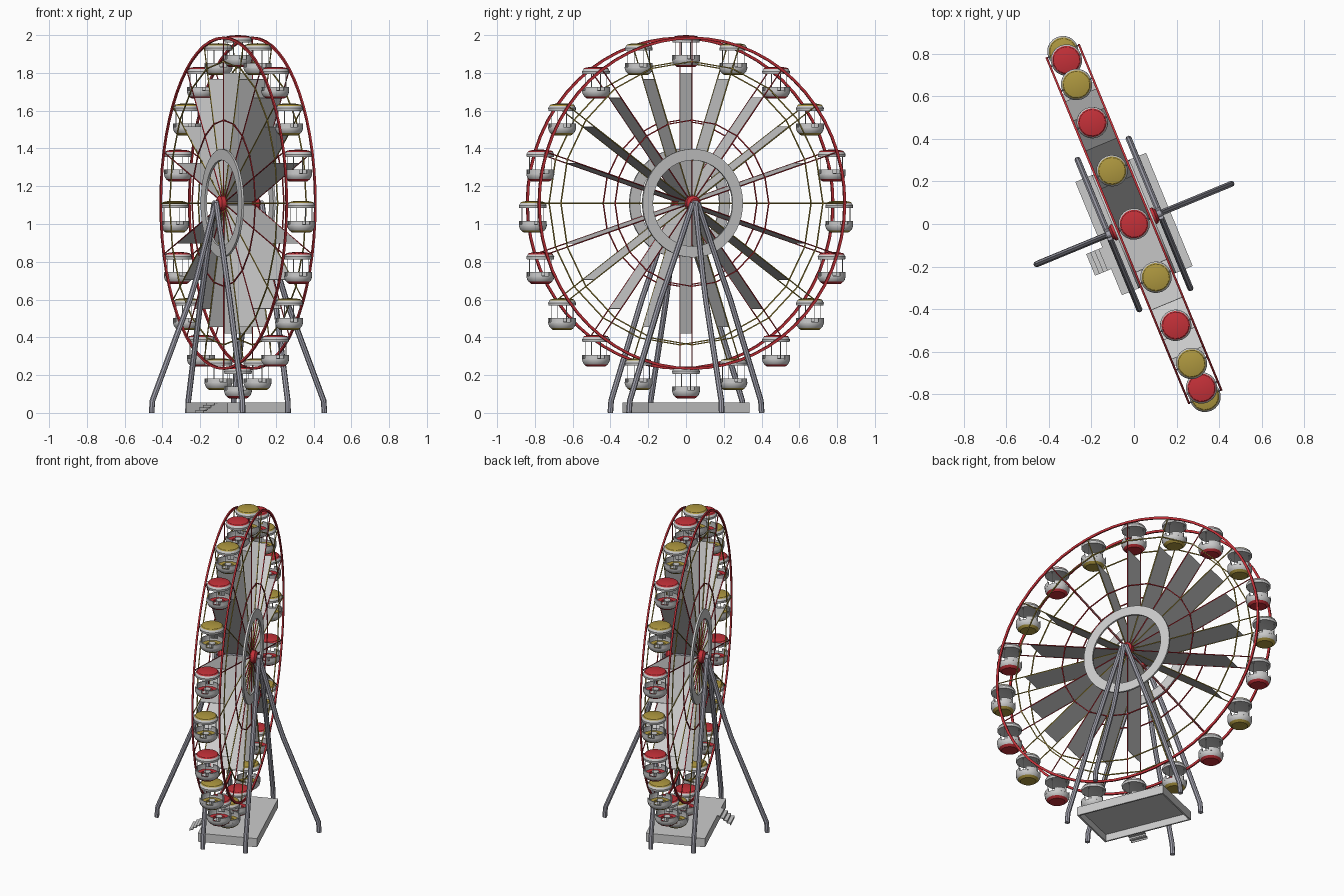
import bpy, bmesh, math
from mathutils import Matrix, Vector

if "Cube" in bpy.data.objects:
    bpy.data.objects.remove(bpy.data.objects["Cube"])

TURN = Matrix.Rotation(math.radians(22.4), 4, 'Z')
HUB_Z, RIM_R, RIM_X, N = 1.11, 0.877, 0.082, 20


def material(name, rgb):
    m = bpy.data.materials.new(name)
    m.diffuse_color = (*rgb, 1)
    m.use_nodes = True
    m.node_tree.nodes["Principled BSDF"].inputs["Base Color"].default_value = m.diffuse_color
    return m


RED = material("red", (0.55, 0.03, 0.04))
GOLD = material("gold", (0.42, 0.31, 0.05))
STEEL = material("steel", (0.36, 0.36, 0.42))


def make_mesh(name, bm, mat=None):
    bmesh.ops.recalc_face_normals(bm, faces=bm.faces)
    me = bpy.data.meshes.new(name)
    bm.to_mesh(me)
    bm.free()
    if mat:
        me.materials.append(mat)
    return me


def place(name, me, offset=(0, 0, 0)):
    ob = bpy.data.objects.new(name, me)
    bpy.context.collection.objects.link(ob)
    ob.matrix_world = TURN @ Matrix.Translation(offset)
    return ob


def finish(name, bm, mat=None):
    return place(name, make_mesh(name, bm, mat))


def box(bm, lo, hi, mat=Matrix()):
    lo, hi = Vector(lo), Vector(hi)
    m = mat @ Matrix.Translation((lo + hi) / 2) @ Matrix.Diagonal((*(hi - lo), 1))
    bmesh.ops.create_cube(bm, size=1, matrix=m)


def lathe(bm, profile, seg=20, closed=False, start=0, sweep=math.tau, mat=Matrix()):
    """Spin (radius, height) points around z."""
    full = sweep > 6.28
    rings = []
    for i in range(seg if full else seg + 1):
        a = start + sweep * i / seg
        rings.append([bm.verts.new(mat @ Vector((r * math.cos(a), r * math.sin(a), z)))
                      for r, z in profile])
    n = len(profile)
    for i in range(seg):
        A, B = rings[i], rings[(i + 1) % len(rings)]
        for j in range(n if closed else n - 1):
            k = (j + 1) % n
            bm.faces.new((A[j], A[k], B[k], B[j]))
    if not full:
        bm.faces.new(rings[0])
        bm.faces.new(rings[-1])
    else:
        bmesh.ops.remove_doubles(bm, verts=[v for r in rings for v in r], dist=1e-6)


def tube(bm, pts, r, seg=6):
    pts = [Vector(p) for p in pts]
    rings = []
    for i, p in enumerate(pts):
        d = (pts[min(i + 1, len(pts) - 1)] - pts[max(i - 1, 0)]).normalized()
        s = d.cross(Vector((0.31, 0.9, 0.2))).normalized()
        t = d.cross(s)
        rings.append([bm.verts.new(p + r * (s * math.cos(math.tau * k / seg) + t * math.sin(math.tau * k / seg)))
                      for k in range(seg)])
    for A, B in zip(rings, rings[1:]):
        for k in range(seg):
            bm.faces.new((A[k], A[(k + 1) % seg], B[(k + 1) % seg], B[k]))
    bm.faces.new(rings[0])
    bm.faces.new(rings[-1])


def wheel_mat(x):
    """Lathe axis along the axle, first point of each ring at the top."""
    return Matrix.Translation((x, 0, HUB_Z)) @ Matrix.Rotation(math.pi / 2, 4, 'Y')


def ring(bm, x, r0, r1, half, seg):
    lathe(bm, [(r0, -half), (r1, -half), (r1, half), (r0, half)], seg, True, mat=wheel_mat(x))


def rim_point(k, r, x=0):
    a = math.tau * k / N
    return (x, r * math.sin(a), HUB_Z + r * math.cos(a))


# Rims, bracing rings, hub rings and hubs on both sides
for side, label in ((-1, "left"), (1, "right")):
    x = side * RIM_X
    for name, r0, r1, half, seg, mat in (
            ("outer_rim", RIM_R - 0.009, RIM_R + 0.005, 0.005, 60, RED),
            ("gold_ring", 0.747, 0.753, 0.003, N, GOLD),
            ("inner_ring", 0.437, 0.443, 0.003, N, RED)):
        bm = bmesh.new()
        ring(bm, x, r0, r1, half, seg)
        finish(f"{label}_{name}", bm, mat)
    bm = bmesh.new()
    ring(bm, side * 0.09, 0.228, 0.287, 0.006, 48)
    finish(f"{label}_hub_ring", bm)
    bm = bmesh.new()
    lathe(bm, [(0, -0.02), (0.04, -0.02), (0.04, 0.012), (0.025, 0.024), (0, 0.024)], 16,
          mat=wheel_mat(side * 0.095) @ Matrix.Diagonal((1, 1, side, 1)))
    finish(f"{label}_hub", bm, RED)

    # Spokes alternate in colour
    for parity, mat in ((0, RED), (1, GOLD)):
        bm = bmesh.new()
        for k in range(parity, N, 2):
            tube(bm, [rim_point(k, 0.02, x), rim_point(k, RIM_R, x)], 0.0035, 5)
        finish(f"{label}_spokes_{parity}", bm, mat)

# Flat radial panels between the two sides
bm = bmesh.new()
for k in range(N):
    m = Matrix.Translation((0, 0, HUB_Z)) @ Matrix.Rotation(math.tau * k / N, 4, 'X')
    box(bm, (-0.08, -0.001, 0.03), (0.08, 0.001, 0.69), m)
finish("radial_panels", bm)

# Main axle and the cross rods that carry the cabins
bm = bmesh.new()
tube(bm, [(-0.14, 0, HUB_Z), (0.14, 0, HUB_Z)], 0.016, 12)
for k in range(N):
    tube(bm, [rim_point(k, RIM_R, -RIM_X), rim_point(k, RIM_R, RIM_X)], 0.003)
finish("axle_and_rods", bm, STEEL)

# Cabin frame: canopy edge, tub, seat backs, poles and centre table
bm = bmesh.new()
lathe(bm, [(0, -0.02), (0.055, -0.022), (0.072, -0.026), (0.074, -0.012), (0.066, 0.001), (0, 0.001)])
lathe(bm, [(0, -0.148), (0.058, -0.148), (0.069, -0.136), (0.074, -0.12), (0.074, -0.113),
           (0.069, -0.113), (0.065, -0.138), (0, -0.14)])
for k in range(4):
    lathe(bm, [(0.068, -0.118), (0.074, -0.118), (0.074, -0.093), (0.068, -0.093)], 4, True,
          math.pi / 4 + k * math.pi / 2 - 0.5, 1.0)
    a = k * math.pi / 2
    px, py = 0.062 * math.cos(a), 0.062 * math.sin(a)
    tube(bm, [(px, py, -0.125), (px, py, -0.018)], 0.002, 5)
lathe(bm, [(0, -0.14), (0.006, -0.14), (0.006, -0.117), (0.022, -0.115), (0.022, -0.111), (0, -0.111)], 12)
frame = make_mesh("cabin_frame", bm)


# Coloured cabin parts: canopy top, seat ring and underside
def cabin_colour(name, mat):
    bm = bmesh.new()
    lathe(bm, [(0, 0.0005), (0.067, 0.0005), (0.062, 0.006), (0.04, 0.011), (0, 0.013)])
    lathe(bm, [(0.038, -0.14), (0.038, -0.125), (0.066, -0.125), (0.064, -0.14)], 20, True)
    lathe(bm, [(0, -0.156), (0.048, -0.156), (0.063, -0.144), (0, -0.144)])
    return make_mesh(name, bm, mat)


colours = [cabin_colour("cabin_red", RED), cabin_colour("cabin_gold", GOLD)]
for k in range(N):
    p = rim_point(k, RIM_R)
    place(f"cabin_frame_{k}", frame, p)
    place(f"cabin_trim_{k}", colours[k % 2], p)

# Bent support legs: two in line with the wheel and one outrigger per side
bm = bmesh.new()
for s in (-1, 1):
    for t in (-1, 1):
        tube(bm, [(s * 0.13, t * d, z) for d, z in
                  ((0.38, 0), (0.375, 0.065), (0.2, 0.6), (0.155, 0.72), (0.015, HUB_Z))], 0.015, 8)
    tube(bm, [(s * d, 0, z) for d, z in
              ((0.495, 0), (0.49, 0.065), (0.275, 0.6), (0.235, 0.72), (0.13, HUB_Z))], 0.015, 8)
finish("support_legs", bm, STEEL)

# Platform, open underneath
bm = bmesh.new()
box(bm, (-0.18, -0.288, 0.045), (0.18, 0.288, 0.056))
for s in (-1, 1):
    box(bm, (s * 0.175 - 0.005, -0.288, 0), (s * 0.175 + 0.005, 0.288, 0.046))
    box(bm, (-0.17, s * 0.283 - 0.005, 0), (0.17, s * 0.283 + 0.005, 0.046))
finish("platform", bm)

# Entry steps
bm = bmesh.new()
for i in range(4):
    x, z = -0.262 + i * 0.021, 0.014 * (i + 1)
    box(bm, (x, -0.155, z - 0.004), (x + 0.021, -0.045, z))
    box(bm, (x, -0.155, z - 0.014), (x + 0.004, -0.045, z))
finish("entry_steps", bm)

# Smooth shading on the round parts only
for ob in bpy.data.objects:
    if any(w in ob.name for w in ("rim", "hub", "legs", "cabin")):
        bpy.ops.object.select_all(action='DESELECT')
        ob.select_set(True)
        bpy.context.view_layer.objects.active = ob
        bpy.ops.object.shade_smooth_by_angle(angle=math.radians(30))
